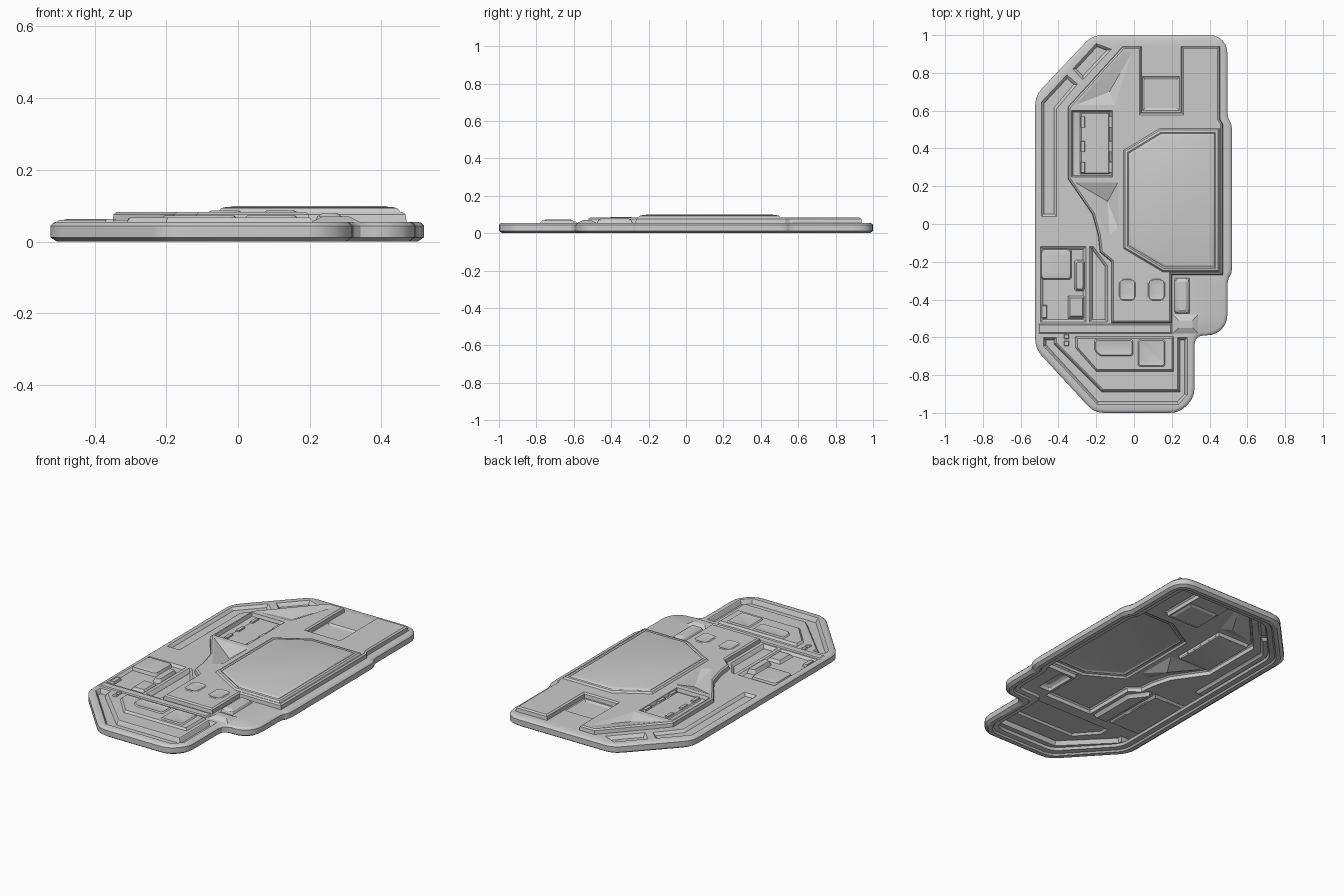
import bpy, bmesh, math
from mathutils import Vector

if "Cube" in bpy.data.objects:
    bpy.data.objects.remove(bpy.data.objects["Cube"])

DECK, TOP = 0.055, 0.083


def inset(poly, d):
    """Mitred inset of a counter-clockwise polygon."""
    out, n = [], len(poly)
    for i in range(n):
        a, b, c = (Vector(poly[(i + k) % n]) for k in (-1, 0, 1))
        u, v = (b - a).normalized(), (c - b).normalized()
        n1, n2 = Vector((-u.y, u.x)), Vector((-v.y, v.x))
        out.append(tuple(b + (n1 + n2) * (d / max(0.3, 1 + n1.dot(n2)))))
    return out


def rounded(poly, r, seg=3):
    """Replace each corner by a short curve."""
    if r <= 0:
        return poly
    out, n = [], len(poly)
    for i in range(n):
        a, b, c = (Vector(poly[(i + k) % n]) for k in (-1, 0, 1))
        p = b + (a - b).normalized() * min(r, (a - b).length * 0.45)
        q = b + (c - b).normalized() * min(r, (c - b).length * 0.45)
        for s in range(seg + 1):
            t = s / seg
            out.append(tuple(p * (1 - t) ** 2 + b * 2 * t * (1 - t) + q * t * t))
    return out


def finish(name, bm):
    me = bpy.data.meshes.new(name)
    bm.to_mesh(me)
    bm.free()
    ob = bpy.data.objects.new(name, me)
    bpy.context.collection.objects.link(ob)
    return ob


def shell(name, poly, levels, r=0.0, holes=()):
    """Open-bottomed plate or pocket: rings of (inset, z), then a cap with holes."""
    bm = bmesh.new()
    rings = [[bm.verts.new((x, y, z)) for x, y in rounded(inset(poly, d), r)]
             for d, z in levels]
    for lo, hi in zip(rings, rings[1:]):
        for i in range(len(lo)):
            j = (i + 1) % len(lo)
            bm.faces.new((lo[i], lo[j], hi[j], hi[i]))
    z, edges = levels[-1][1], []
    loops = [rings[-1]] + [[bm.verts.new((x, y, z)) for x, y in h] for h in holes]
    for lp in loops:
        for i in range(len(lp)):
            pair = (lp[i], lp[(i + 1) % len(lp)])
            edges.append(bm.edges.get(pair) or bm.edges.new(pair))
    res = bmesh.ops.triangle_fill(bm, edges=edges, use_beauty=True, normal=(0, 0, 1))
    for f in res["geom"]:
        if isinstance(f, bmesh.types.BMFace):
            f.normal_update()
            if f.normal.z < 0:
                f.normal_flip()
    return finish(name, bm)


def fan(name, poly, z, apex):
    """Sloped facets falling from an outline to one point."""
    bm = bmesh.new()
    vs = [bm.verts.new((x, y, z)) for x, y in poly]
    c = bm.verts.new(apex)
    for i in range(len(vs)):
        bm.faces.new((vs[i], vs[(i + 1) % len(vs)], c))
    return finish(name, bm)


def rect(x0, x1, y0, y1):
    return [(x0, y0), (x1, y0), (x1, y1), (x0, y1)]


# Outlines
body = [(-0.523, -0.66), (-0.21, -1.0), (0.24, -1.0), (0.32, -0.92), (0.32, -0.59),
        (0.43, -0.59), (0.495, -0.525), (0.495, -0.29), (0.519, -0.265), (0.519, 0.53),
        (0.495, 0.56), (0.495, 0.945), (0.44, 1.0), (-0.22, 1.0), (-0.523, 0.68)]
plateau = [(-0.12, -0.525), (0.20, -0.525), (0.20, -0.27), (0.47, -0.27), (0.47, 0.53),
           (0.455, 0.555), (0.455, 0.94), (0.25, 0.94), (0.25, 0.59), (0.04, 0.59),
           (0.04, 0.94), (-0.06, 0.94), (-0.35, 0.62), (-0.35, 0.24), (-0.22, 0.05),
           (-0.19, -0.06), (-0.18, -0.15), (-0.12, -0.20)]
panel = [(-0.055, -0.13), (0.155, -0.255), (0.452, -0.255), (0.452, 0.505),
         (0.135, 0.505), (-0.055, 0.39)]
strip = rect(-0.33, -0.115, 0.25, 0.60)
tri = [(-0.31, 0.63), (-0.10, 0.63), (-0.01, 0.91), (-0.055, 0.915)]
wedge = [(-0.20, 0.06), (-0.13, -0.06), (-0.085, -0.02), (-0.085, 0.22), (-0.31, 0.22)]
left_groove = [(-0.49, 0.04), (-0.41, 0.04), (-0.41, 0.61), (-0.30, 0.74),
               (-0.355, 0.79), (-0.49, 0.645)]
corner_pocket = [(-0.27, 0.765), (-0.12, 0.925), (-0.20, 0.955), (-0.325, 0.82)]
channel = [(-0.48, -0.60), (-0.48, -0.645), (-0.195, -0.955), (0.235, -0.955), (0.282, -0.905),
           (0.282, -0.60), (0.23, -0.60), (0.23, -0.875), (-0.165, -0.875),
           (-0.41, -0.63), (-0.41, -0.60)]
front_plate = [(-0.31, -0.655), (-0.20, -0.78), (0.21, -0.78), (0.21, -0.595), (-0.31, -0.595)]
bay = rect(-0.495, -0.255, -0.52, -0.12)
trench = [(-0.235, -0.52), (-0.14, -0.52), (-0.14, -0.22), (-0.215, -0.12), (-0.235, -0.12)]
back_recess = rect(0.045, 0.24, 0.60, 0.78)
tube = rect(0.215, 0.295, -0.475, -0.285)

# Stepped underside lip, rolled rim and main deck
shell("body_shell", body, [(0.085, 0.028), (0.078, 0.014), (0.05, 0.01), (0.042, 0.001),
                           (0.018, 0.0), (0.0, 0.012), (0.0, 0.044), (0.008, 0.052),
                           (0.015, DECK)], 0.05,
      [plateau, left_groove, corner_pocket, channel, front_plate, bay, trench,
       back_recess, tube])

# Raised centre with the big panel
shell("centre_plateau", plateau, [(0, DECK), (0.003, 0.076), (0.012, TOP)], 0,
      [panel, strip, tri, wedge])
shell("main_panel", panel, [(0, TOP), (0.008, 0.093), (0.02, 0.096), (0.027, 0.092),
                            (0.034, 0.097), (0.042, 0.099)])
shell("side_strip", strip, [(0, TOP), (0.006, 0.064), (0.012, 0.062)])
shell("strip_plate", rect(-0.285, -0.13, 0.265, 0.59), [(0, 0.062), (0.006, 0.07)])
fan("rear_facets", tri, TOP, (-0.13, 0.70, 0.058))
fan("middle_facets", wedge, TOP, (-0.14, 0.12, 0.045))
for i, y in enumerate((0.27, 0.38, 0.51)):
    for j, x in enumerate((-0.282, -0.135)):
        shell(f"strip_tab_{i}{j}", rect(x, x + 0.022, y, y + 0.06), [(0, 0.066), (0.002, 0.078)])
for i, x in enumerate((-0.08, 0.075)):
    shell(f"button_{i}", rect(x, x + 0.088, -0.405, -0.29),
          [(0, TOP), (0.005, 0.087), (0.012, 0.084)], 0.02)

# Recesses in the deck
for name, poly, z in (("left_groove", left_groove, 0.04), ("corner_pocket", corner_pocket, 0.035),
                      ("front_channel", channel, 0.031), ("side_bay", bay, 0.042),
                      ("trench", trench, 0.034), ("back_recess", back_recess, 0.047)):
    shell(name, poly, [(0, DECK), (0.004, DECK - 0.003), (0.014, z)])

# Front cover with two raised lids
shell("front_cover", front_plate, [(0, DECK), (0.01, 0.067)])
lid = [(-0.21, -0.67), (-0.18, -0.70), (-0.005, -0.70), (-0.005, -0.61), (-0.21, -0.61)]
for name, poly in (("wide_lid", lid), ("square_lid", rect(0.02, 0.165, -0.755, -0.61))):
    shell(name, poly, [(0, 0.067), (0.006, 0.073), (0.012, 0.071)], 0.015)
for i in range(2):
    shell(f"front_tab_{i}", rect(-0.37, -0.345, -0.61 - 0.035 * i, -0.585 - 0.035 * i),
          [(0, DECK), (0.003, 0.063)])

# Blocks in the side bay, seam ledge and short tube
shell("bay_block", rect(-0.495, -0.33, -0.295, -0.13), [(0, 0.042), (0.006, 0.06), (0.02, 0.063)], 0.02)
shell("bay_latch", rect(-0.315, -0.26, -0.355, -0.19), [(0, 0.042), (0.01, 0.066)], 0.015)
shell("bay_foot", rect(-0.35, -0.26, -0.50, -0.38), [(0, 0.042), (0.012, 0.058)])
shell("bay_rib", rect(-0.49, -0.46, -0.50, -0.43), [(0, 0.042), (0.004, 0.056)])
shell("seam_ledge", rect(-0.505, 0.20, -0.58, -0.53), [(0, DECK), (0.006, 0.06)])
shell("tube_base", rect(0.205, 0.34, -0.58, -0.48), [(0, DECK), (0.03, 0.07)])
shell("short_tube", tube, [(0, DECK), (0.006, 0.07), (0.02, 0.08)], 0.012)

# Smooth the rounded corners only
for ob in bpy.context.collection.objects:
    ob.select_set(True)
bpy.context.view_layer.objects.active = bpy.context.collection.objects[0]
bpy.ops.object.shade_smooth_by_angle(angle=math.radians(25))
